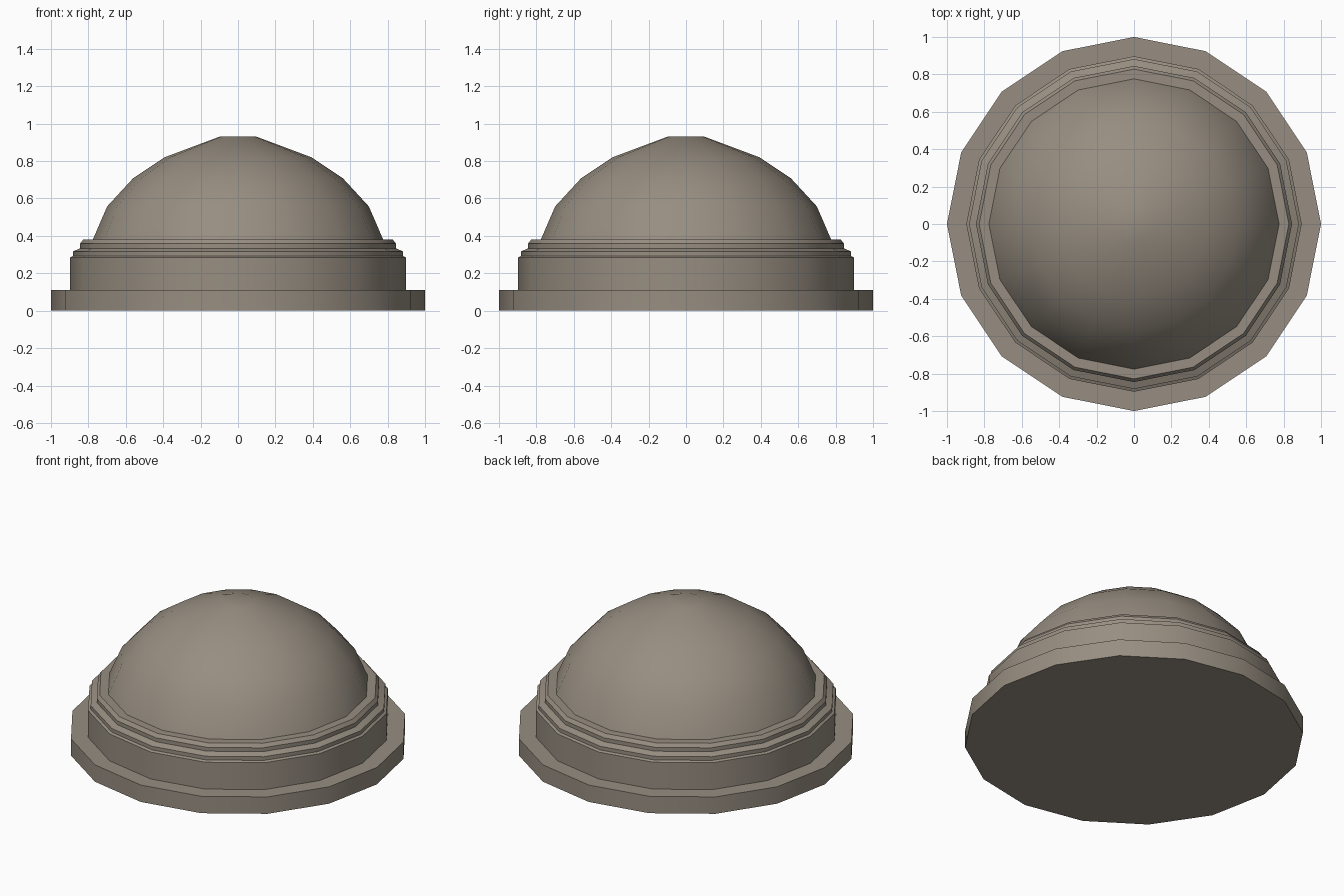
import bpy, bmesh, math

if "Cube" in bpy.data.objects:
    bpy.data.objects.remove(bpy.data.objects["Cube"])

SIDES = 16


def lathe(name, profile, angle=35):
    """Revolve (radius, z) points around z and cap both ends."""
    bm = bmesh.new()
    rings = []
    for r, z in profile:
        rings.append([bm.verts.new((r * math.cos(2 * math.pi * i / SIDES),
                                    r * math.sin(2 * math.pi * i / SIDES), z))
                      for i in range(SIDES)])
    for a, b in zip(rings, rings[1:]):
        for i in range(SIDES):
            j = (i + 1) % SIDES
            bm.faces.new((a[i], a[j], b[j], b[i]))
    bm.faces.new(rings[0][::-1])
    bm.faces.new(rings[-1])
    mesh = bpy.data.meshes.new(name)
    bm.to_mesh(mesh)
    bm.free()
    mat = bpy.data.materials.get("stone") or bpy.data.materials.new("stone")
    mat.diffuse_color = (0.31, 0.27, 0.22, 1)
    mat.use_nodes = True
    mat.node_tree.nodes["Principled BSDF"].inputs["Base Color"].default_value = mat.diffuse_color
    mesh.materials.append(mat)
    obj = bpy.data.objects.new(name, mesh)
    bpy.context.collection.objects.link(obj)
    bpy.ops.object.select_all(action='DESELECT')
    obj.select_set(True)
    bpy.context.view_layer.objects.active = obj
    bpy.ops.object.shade_smooth_by_angle(angle=math.radians(angle))
    return obj


# Stepped base: plinth, drum and cornice moulding, with the dome rising from it
lathe("domed_rotunda", [
    (1.0, 0.0), (1.0, 0.11),            # plinth
    (0.897, 0.11), (0.897, 0.285),      # drum
    (0.882, 0.293), (0.882, 0.317),     # lower moulding
    (0.845, 0.333), (0.845, 0.358),     # upper moulding
    (0.828, 0.38), (0.776, 0.38),       # ledge
    (0.70, 0.557), (0.56, 0.709),       # dome
    (0.393, 0.82), (0.10, 0.93),
])
